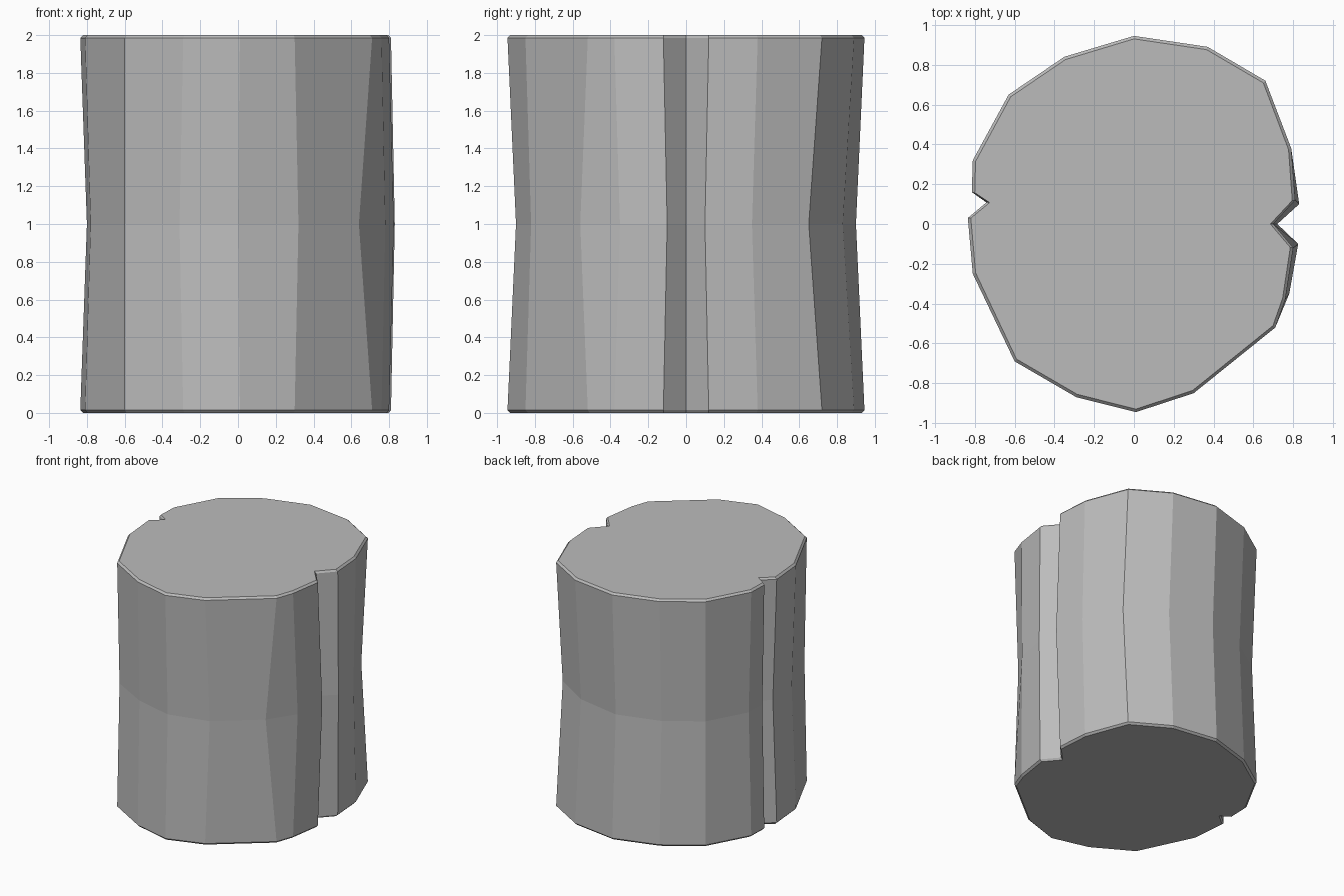
import bpy
import bmesh
from mathutils import Vector

default_cube = bpy.data.objects.get("Cube")
if default_cube:
    bpy.data.objects.remove(default_cube, do_unlink=True)


def make_material(name, grey):
    colour = (grey, grey, grey, 1.0)
    material = bpy.data.materials.new(name)
    material.use_nodes = True
    material.diffuse_color = colour
    material.node_tree.nodes["Principled BSDF"].inputs["Base Color"].default_value = colour
    return material


# Outline of the drum at its ends, counterclockwise from the right-hand notch
end_outline = [
    (.70, 0), (.81, .12), (.79, .38), (.66, .72), (.37, .89), (0, .945),
    (-.35, .84), (-.63, .65), (-.81, .32), (-.815, .16), (-.74, .11), (-.835, .03),
    (-.81, -.25), (-.60, -.69), (-.29, -.87), (.01, -.945), (.30, -.85),
    (.71, -.52), (.76, -.38), (.80, -.12),
]

# Outline at the waist, where the worn sides draw in
waist_outline = [
    (.72, 0), (.83, .10), (.79, .35), (.65, .65), (.36, .83), (0, .90),
    (-.34, .80), (-.61, .62), (-.78, .31), (-.79, .15), (-.73, .10), (-.80, .03),
    (-.78, -.24), (-.60, -.66), (-.31, -.82), (0, -.90), (.32, -.82),
    (.64, -.56), (.78, -.35), (.825, -.10),
]

HEIGHT = 2.0
CHAMFER = 0.015


def chamfered(outline):
    """Draw an outline in slightly for the cap edge."""
    points = [Vector(point) for point in outline]
    return [point - point.normalized() * CHAMFER for point in points]


def add_ring(mesh, outline, z):
    return [mesh.verts.new((point[0], point[1], z)) for point in outline]


# Stacked rings: bottom cap, bottom rim, waist, top rim, top cap
cap_outline = chamfered(end_outline)
sections = [
    (cap_outline, 0),
    (end_outline, CHAMFER),
    (waist_outline, HEIGHT / 2),
    (end_outline, HEIGHT - CHAMFER),
    (cap_outline, HEIGHT),
]

mesh = bmesh.new()
rings = [add_ring(mesh, outline, z) for outline, z in sections]
for lower, upper in zip(rings, rings[1:]):
    for i in range(len(lower)):
        j = (i + 1) % len(lower)
        mesh.faces.new((lower[i], lower[j], upper[j], upper[i]))
mesh.faces.new(rings[-1])
mesh.faces.new(list(reversed(rings[0])))

# Faceted stone drum
data = bpy.data.meshes.new("stone_column_drum")
mesh.to_mesh(data)
mesh.free()
data.materials.append(make_material("pale grey stone", 0.5))
drum = bpy.data.objects.new("stone_column_drum", data)
bpy.context.scene.collection.objects.link(drum)
